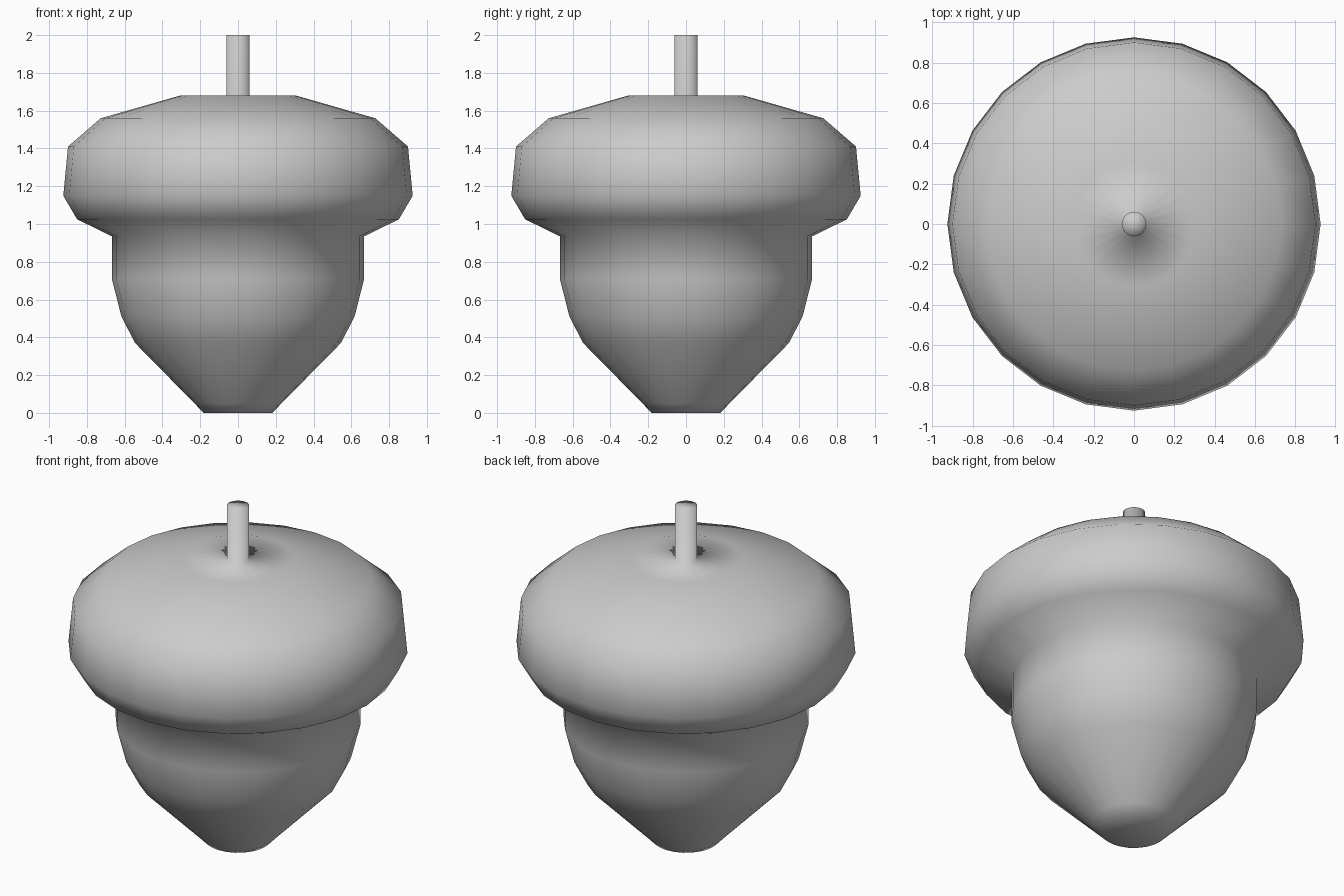
import bpy, bmesh
from math import tau

if "Cube" in bpy.data.objects:
    bpy.data.objects.remove(bpy.data.objects["Cube"])

SIDES = 24

# Outline (radius, height), from the base of the nut to the tip of the stem
nut = [(0, 0), (0.182, 0), (0.23, 0.05), (0.545, 0.37), (0.617, 0.51), (0.668, 0.71), (0.668, 0.935)]
cap = [(0.852, 1.025), (0.925, 1.15), (0.90, 1.41), (0.727, 1.56), (0.307, 1.68)]
stem = [(0.061, 1.68), (0.061, 2.0), (0, 2.0)]


def lathe(name, profile):
    """Spin an outline around z into one continuous smooth skin."""
    bm = bmesh.new()
    verts = [bm.verts.new((r, 0, z)) for r, z in profile]
    edges = [bm.edges.new(pair) for pair in zip(verts, verts[1:])]
    bmesh.ops.spin(bm, geom=verts + edges, cent=(0, 0, 0), axis=(0, 0, 1),
                   angle=tau, steps=SIDES)
    bmesh.ops.remove_doubles(bm, verts=bm.verts, dist=0.0005)
    bmesh.ops.recalc_face_normals(bm, faces=bm.faces)
    for face in bm.faces:
        face.smooth = True
    mesh = bpy.data.meshes.new(name)
    bm.to_mesh(mesh)
    bm.free()
    obj = bpy.data.objects.new(name, mesh)
    bpy.context.collection.objects.link(obj)
    return obj


# Nut, cap and stem share one skin, so the shading blends across the joins
lathe("acorn", nut + cap + stem)
